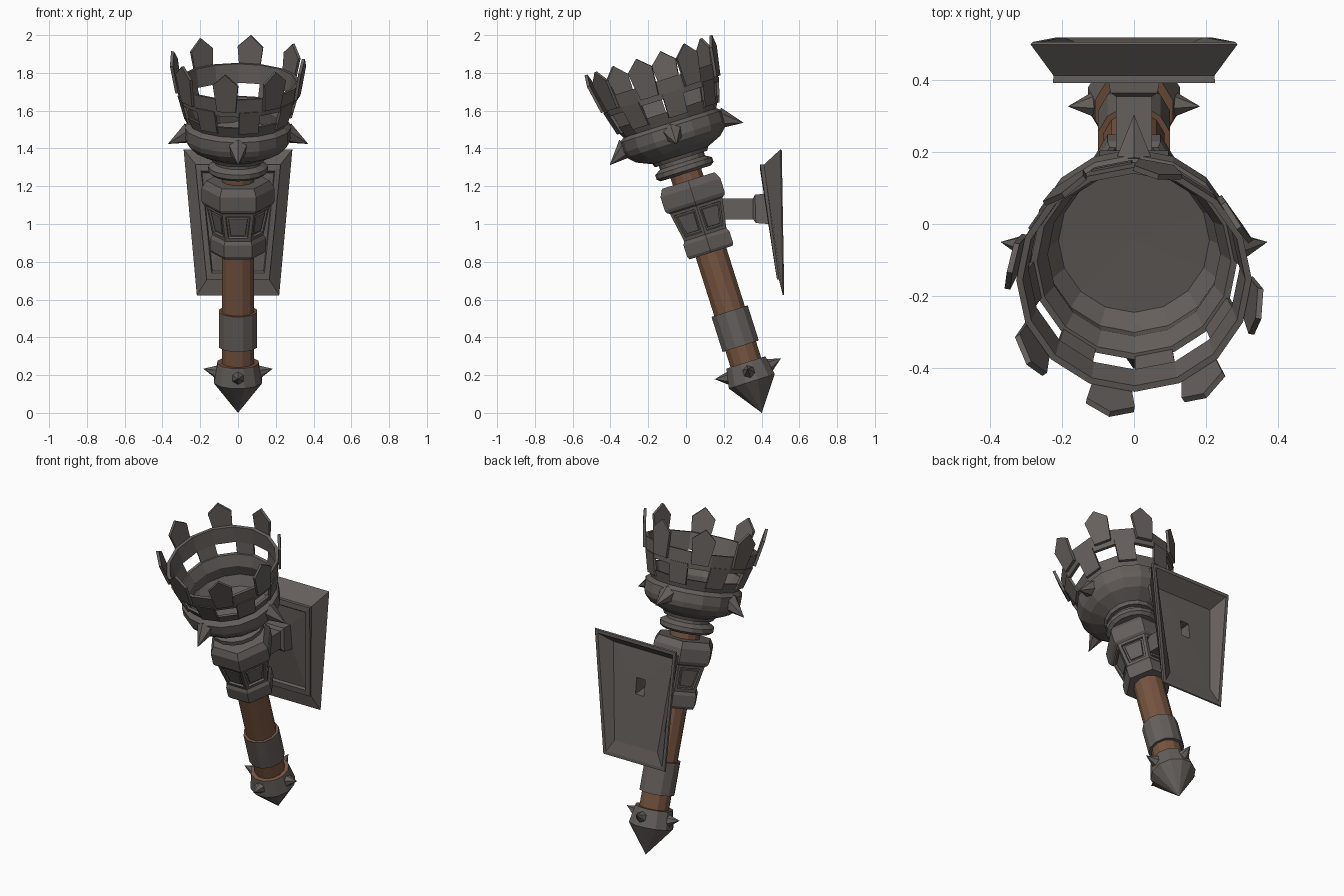
import bpy, bmesh, math
from mathutils import Matrix, Vector

cube = bpy.data.objects.get("Cube")
if cube:
    bpy.data.objects.remove(cube, do_unlink=True)

TILT = math.radians(17.6)
TORCH = Matrix.Translation((0, 0.4, 0.005)) @ Matrix.Rotation(TILT, 4, 'X')
SEG, PHASE = 16, math.radians(79)      # crown facets and direction of the first merlon
HALF = math.pi / SEG


def material(name, rgb):
    m = bpy.data.materials.new(name)
    m.use_nodes = True
    m.diffuse_color = (*rgb, 1)
    bsdf = next(n for n in m.node_tree.nodes if n.type == 'BSDF_PRINCIPLED')
    bsdf.inputs["Base Color"].default_value = (*rgb, 1)
    return m


iron = material("dark iron", (0.13, 0.115, 0.106))
wood = material("brown wood", (0.18, 0.088, 0.05))


def finish(name, bm, mats=(iron,), matrix=TORCH):
    bmesh.ops.remove_doubles(bm, verts=bm.verts, dist=1e-5)
    bmesh.ops.recalc_face_normals(bm, faces=bm.faces)
    mesh = bpy.data.meshes.new(name)
    bm.to_mesh(mesh)
    bm.free()
    for m in mats:
        mesh.materials.append(m)
    ob = bpy.data.objects.new(name, mesh)
    bpy.context.collection.objects.link(ob)
    ob.matrix_world = matrix
    return ob


def skin(bm, loops, wrap=False):
    """Join successive loops of points with quads."""
    rings = [[bm.verts.new(p) for p in loop] for loop in loops]
    pairs = list(zip(rings, rings[1:])) + ([(rings[-1], rings[0])] if wrap else [])
    for a, b in pairs:
        for i in range(len(a)):
            j = (i + 1) % len(a)
            bm.faces.new((a[i], a[j], b[j], b[i]))
    return rings


def lathe(profile, sides, phase=0.0, wrap=False):
    """Turn (radius, height) points around the torch axis."""
    bm = bmesh.new()
    angles = [phase + math.tau * k / sides for k in range(sides)]
    skin(bm, [[(r * math.cos(a), r * math.sin(a), t) for a in angles]
              for r, t in profile], wrap)
    bmesh.ops.remove_doubles(bm, verts=bm.verts, dist=1e-5)
    bmesh.ops.recalc_face_normals(bm, faces=bm.faces)
    return bm


def plate(name, outline, angle, thick=0.016):
    """Thin plate from (sideways, radius, height) points facing outward at an angle."""
    out = Vector((math.cos(angle), math.sin(angle), 0))
    side = Vector((-out.y, out.x, 0))
    up = Vector((0, 0, 1))
    bm = bmesh.new()
    rings = skin(bm, [[side * s + out * (r + o) + up * t for s, r, t in outline]
                      for o in (0, thick)])
    for ring in rings:
        bm.faces.new(ring)
    finish(name, bm)


def spike(name, base, tip, radius, angle):
    """Six-sided spike between two (radius, height) points."""
    a, b = (Vector((r * math.cos(angle), r * math.sin(angle), t)) for r, t in (base, tip))
    rot = (b - a).to_track_quat('Z', 'Y').to_matrix().to_4x4()
    bm = bmesh.new()
    bmesh.ops.create_cone(bm, cap_ends=True, segments=6, radius1=radius, radius2=0,
                          depth=(b - a).length,
                          matrix=Matrix.Translation((a + b) / 2) @ rot)
    finish(name, bm)


# Wooden shaft
finish("shaft", lathe([(0, 0.2), (0.088, 0.2), (0.088, 1.4), (0, 1.4)], 12, math.pi / 12), (wood,))

# Pointed pommel and grip band, with wood showing on their upper ends
for name, profile in (
        ("pommel", [(0, -0.005), (0.132, 0.17), (0.112, 0.275), (0, 0.275)]),
        ("grip_band", [(0, 0.365), (0.104, 0.365), (0.104, 0.56), (0, 0.56)])):
    bm = lathe(profile, 12, math.pi / 12)
    for f in bm.faces:
        f.material_index = int(f.normal.z > 0.9)
    finish(name, bm, (iron, wood))

# Hexagonal collar with stepped panels
bm = lathe([(0, 0.885), (0.138, 0.885), (0.147, 0.9), (0.147, 0.965), (0.135, 0.985),
            (0.168, 1.145), (0.185, 1.155), (0.192, 1.17), (0.192, 1.245),
            (0.168, 1.285), (0, 1.285)], 6)
panels = [f for f in bm.faces if 1.0 < f.calc_center_median().z < 1.13]
bmesh.ops.inset_individual(bm, faces=panels, thickness=0.024, depth=0)
bmesh.ops.inset_individual(bm, faces=panels, thickness=0.004, depth=-0.012)
bmesh.ops.inset_individual(bm, faces=panels, thickness=0.014, depth=0)
bmesh.ops.inset_individual(bm, faces=panels, thickness=0.003, depth=0.008)
finish("collar", bm)

# Neck flange below the bowl
finish("neck_flange", lathe([(0, 1.325), (0.14, 1.325), (0.158, 1.34), (0.158, 1.365),
                             (0.125, 1.385), (0.125, 1.43), (0, 1.43)], SEG, PHASE + HALF))

# Open bowl, outside then inside
finish("bowl", lathe([(0, 1.405), (0.145, 1.405), (0.155, 1.425), (0.235, 1.46),
                      (0.275, 1.5), (0.285, 1.53), (0.285, 1.585), (0.258, 1.605),
                      (0.288, 1.665), (0.27, 1.665), (0.24, 1.6), (0.25, 1.53),
                      (0.21, 1.475), (0, 1.47)], SEG, PHASE + HALF))

# Crown hoop
finish("crown_hoop", lathe([(0.312, 1.735), (0.328, 1.835), (0.31, 1.835), (0.294, 1.735)],
                           SEG, PHASE + HALF, wrap=True))

# Merlons on the hoop, and straps between bowl and hoop
for k in range(8):
    a = PHASE + k * math.tau / 8
    plate("merlon", [(-0.05, 0.312, 1.765), (0.05, 0.312, 1.765), (0.068, 0.338, 1.92),
                     (0, 0.345, 1.982), (-0.068, 0.338, 1.92)], a)
    plate("strap", [(-0.052, 0.264, 1.63), (0.052, 0.264, 1.63),
                    (0.057, 0.3, 1.76), (-0.057, 0.3, 1.76)], a + 2 * HALF)

# Spikes on the bowl and pommel
for k in range(4):
    a = k * math.pi / 2
    spike("bowl_spike", (0.255, 1.55), (0.372, 1.488), 0.058, a)
    spike("pommel_spike", (0.105, 0.222), (0.184, 0.24), 0.04, a)


# Wall bracket: arm, flared foot, tapered back plate and its hollow rear
def rect(top, bottom):
    """Loop from two (half width, y, z) edges."""
    return [(s * w, y, z) for (w, y, z), order in ((top, (-1, 1)), (bottom, (1, -1)))
            for s in order]


bm = bmesh.new()
rings = skin(bm, [
    rect((0.05, 0.14, 1.135), (0.05, 0.14, 1.025)),
    rect((0.05, 0.355, 1.135), (0.05, 0.355, 1.025)),
    rect((0.065, 0.365, 1.155), (0.065, 0.37, 1.005)),
    rect((0.075, 0.415, 1.16), (0.075, 0.435, 1.0)),
    rect((0.19, 0.408, 1.27), (0.135, 0.488, 0.75)),
    rect((0.195, 0.393, 1.28), (0.14, 0.476, 0.74)),
    rect((0.226, 0.393, 1.315), (0.166, 0.482, 0.705)),
    rect((0.224, 0.413, 1.315), (0.166, 0.492, 0.705)),
    rect((0.288, 0.5, 1.395), (0.218, 0.513, 0.622)),
    rect((0.282, 0.507, 1.39), (0.214, 0.52, 0.626)),
    rect((0.262, 0.507, 1.37), (0.196, 0.52, 0.645)),
    rect((0.21, 0.425, 1.3), (0.15, 0.5, 0.72)),
    rect((0.03, 0.45, 1.13), (0.03, 0.462, 1.03)),
    rect((0.03, 0.34, 1.12), (0.03, 0.34, 1.04))])
bm.faces.new(rings[0])
bm.faces.new(rings[-1])
finish("wall_bracket", bm, matrix=Matrix.Identity(4))
